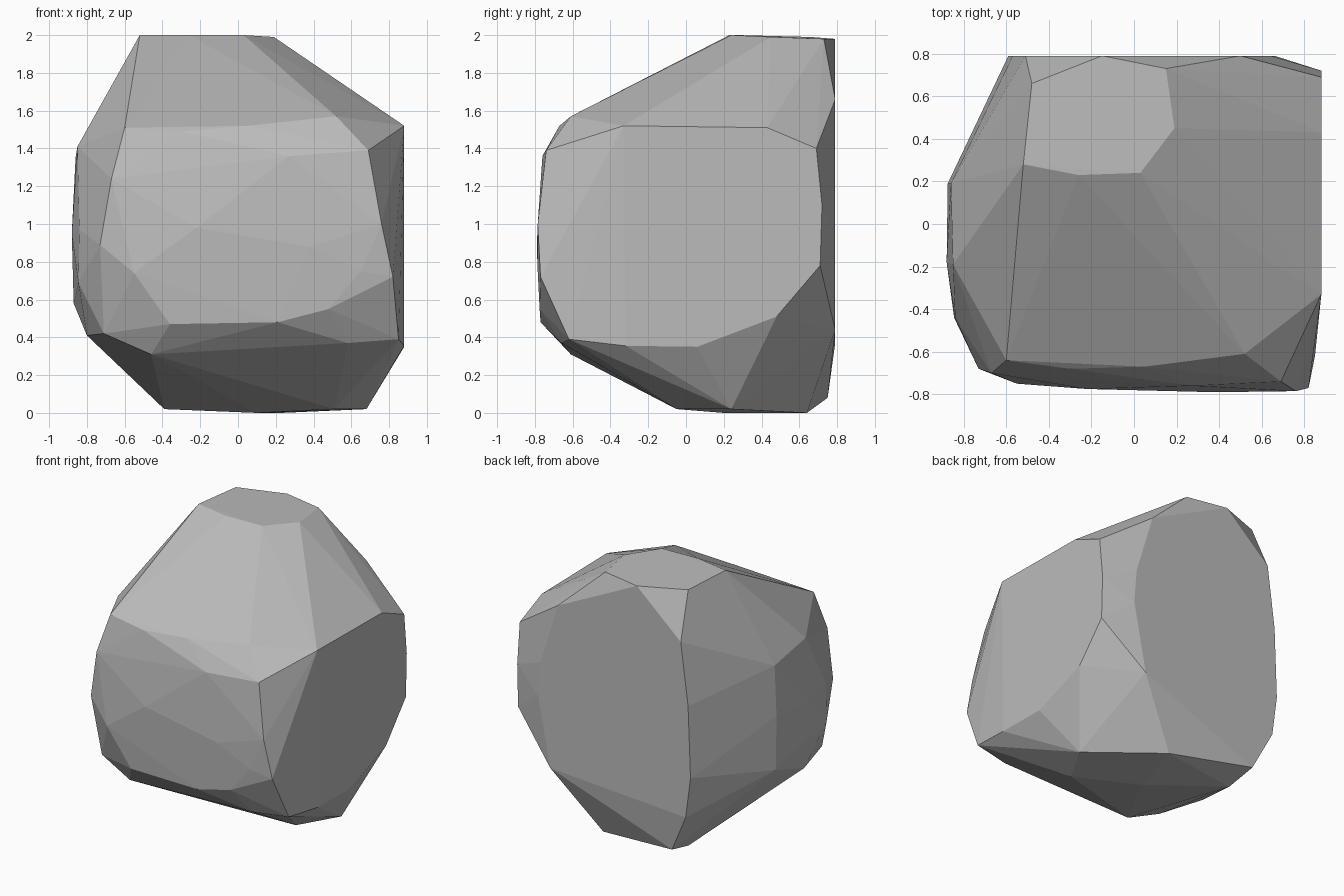
import bpy
import bmesh
from math import radians

default_cube = bpy.data.objects.get("Cube")
if default_cube:
    bpy.data.objects.remove(default_cube, do_unlink=True)

SIDE = 0.88   # flat cleaved side at +x
BACK = 0.79   # flat cleaved back at +y


def stone_material(name, level):
    material = bpy.data.materials.new(name)
    material.use_nodes = True
    colour = (level, level, level, 1)
    material.diffuse_color = colour
    shader = next(node for node in material.node_tree.nodes if node.type == 'BSDF_PRINCIPLED')
    shader.inputs["Base Color"].default_value = colour
    return material


def chiselled_hull(name, corner_points, material):
    """Wrap the corner points in a convex, flat-faceted skin."""
    bm = bmesh.new()
    for point in corner_points:
        bm.verts.new(point)
    bmesh.ops.convex_hull(bm, input=list(bm.verts))
    loose = [vert for vert in bm.verts if not vert.link_faces]
    bmesh.ops.delete(bm, geom=loose, context='VERTS')
    # merge the facets that belong to one cleaved plane
    bmesh.ops.dissolve_limit(bm, angle_limit=radians(1.5), verts=list(bm.verts), edges=list(bm.edges))
    bmesh.ops.recalc_face_normals(bm, faces=list(bm.faces))
    mesh = bpy.data.meshes.new(name)
    bm.to_mesh(mesh)
    bm.free()
    mesh.materials.append(material)
    rock = bpy.data.objects.new(name, mesh)
    bpy.context.scene.collection.objects.link(rock)
    return rock


# Small crown facet on top, leaning slightly to the back
crown = [(-.52, .28, 2), (-.26, .23, 2), (.03, .24, 2), (.19, .45, 1.99),
         (.15, .73, 1.98), (-.15, BACK, 1.98), (-.48, .66, 1.99)]

# Cleaved back outline, as (x, z)
back_outline = [(.5, 1.66), (.64, 1.2), (.66, .95), (.56, .44),
                (-.55, .37), (-.59, .67), (-.57, 1.2), (-.51, 1.66)]
back = [(x, BACK, z) for x, z in back_outline]

# Cleaved side outline, as (y, z)
side_outline = [(-.33, 1.52), (.43, 1.51), (.69, 1.4), (.72, 1.1),
                (.71, .78), (.48, .51), (.06, .35), (-.32, .355)]
side = [(SIDE, y, z) for y, z in side_outline]

# Chamfered corner between the cleaved side and the front
front_corner = [(.69, -.74, 1.39), (.76, -.785, 1), (.82, -.77, .72), (.85, -.62, .39)]

# Brow, running across the front below the crown
brow = [(-.6, -.64, 1.51), (-.3, -.68, 1.49), (.05, -.67, 1.52), (.52, -.61, 1.57)]

# Gently bulging front
front = [(.27, -.76, 1.36), (-.22, -.775, .98), (.38, -BACK, .88), (-.55, -.75, .74),
         (.65, -.785, .75), (-.36, -.74, .47), (.21, -.77, .48), (.48, -.775, .55)]

# Rounded side at -x
round_side = [(-.85, -.19, 1.41), (-.86, .19, 1.35), (-.875, .19, .98), (-.87, .19, .58),
              (-SIDE, -.18, .95), (-.84, -.44, .97), (-.845, -.44, .69), (-.8, -.24, .41),
              (-.67, -.7, 1.24), (-.73, -.68, .89), (-.71, -.58, .42)]

# Undercut and the small face it rests on
base = [(-.46, -.61, .31), (.58, -.66, .37), (.68, .24, .02), (.51, -.05, .02),
        (.23, .64, 0), (-.39, .53, .02), (-.41, .75, .08), (.1, .2, 0)]

grey_stone = stone_material("grey_stone", 0.5)
all_corners = crown + back + side + front_corner + brow + front + round_side + base
chiselled_hull("boulder", all_corners, grey_stone)
